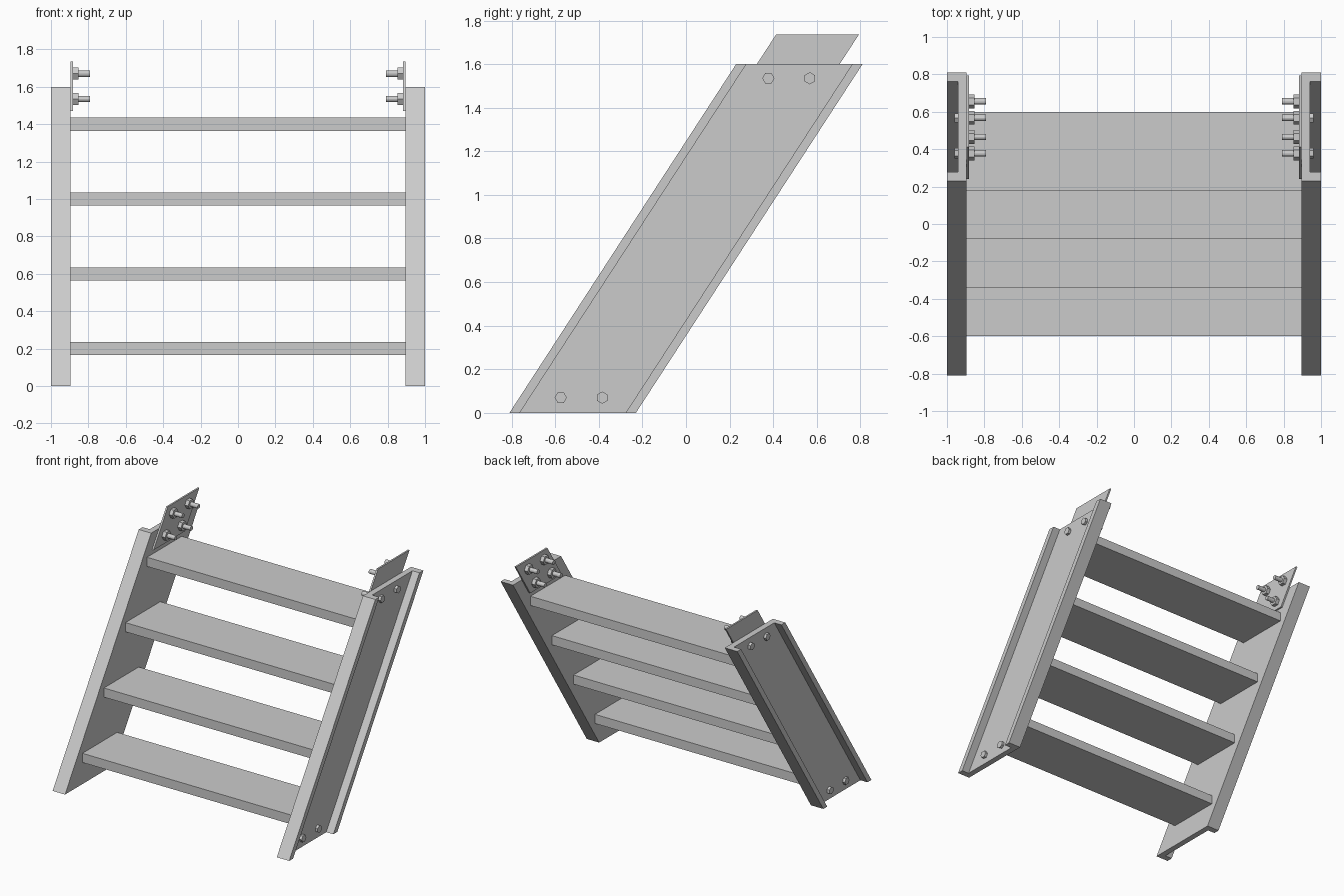
import bpy, bmesh
from math import radians
from mathutils import Matrix, Vector

if "Cube" in bpy.data.objects:
    bpy.data.objects.remove(bpy.data.objects["Cube"])

steel = bpy.data.materials.new("steel_grey")
steel.use_nodes = True
grey = (0.6, 0.6, 0.6, 1)
steel.diffuse_color = grey
steel.node_tree.nodes["Principled BSDF"].inputs["Base Color"].default_value = grey

HEIGHT = 1.6
SLOPE = 0.65  # y run per unit of height


def rail_y(z):
    """Centre line of the sloping side rails."""
    return SLOPE * (z - HEIGHT / 2)


def finish(name, bm):
    bmesh.ops.recalc_face_normals(bm, faces=bm.faces)
    mesh = bpy.data.meshes.new(name)
    bm.to_mesh(mesh)
    bm.free()
    mesh.materials.append(steel)
    obj = bpy.data.objects.new(name, mesh)
    bpy.context.collection.objects.link(obj)
    return obj


def sloped_prism(name, outline, z0, z1):
    """Extrude a plan outline from z0 to z1 along the stair slope."""
    bm = bmesh.new()
    base = bm.faces.new([bm.verts.new((x, y + rail_y(z0), z0)) for x, y in outline])
    ext = bmesh.ops.extrude_face_region(bm, geom=[base])
    top = [v for v in ext["geom"] if isinstance(v, bmesh.types.BMVert)]
    bmesh.ops.translate(bm, verts=top, vec=(0, SLOPE * (z1 - z0), z1 - z0))
    return finish(name, bm)


def add_rod(bm, x0, x1, y, z, radius, sides, turn=0):
    """Prism lying along x."""
    place = (Matrix.Translation(Vector(((x0 + x1) / 2, y, z)))
             @ Matrix.Rotation(radians(turn), 4, 'X')
             @ Matrix.Rotation(radians(90), 4, 'Y'))
    bmesh.ops.create_cone(bm, cap_ends=True, segments=sides, radius1=radius,
                          radius2=radius, depth=abs(x1 - x0), matrix=place)


# Treads
for i in range(4):
    z = 0.2 + 0.4 * i
    bm = bmesh.new()
    bmesh.ops.create_cube(bm, size=1)
    bmesh.ops.scale(bm, vec=(1.79, 0.42, 0.07), verts=bm.verts)
    bmesh.ops.translate(bm, vec=(0, rail_y(z), z), verts=bm.verts)
    finish(f"tread_{i + 1}", bm)

for side, s in (("left", 1), ("right", -1)):
    # Channel-shaped side rail, open outwards
    channel = [(0.895, -0.29), (1, -0.29), (1, -0.243), (0.94, -0.243),
               (0.94, 0.243), (1, 0.243), (1, 0.29), (0.895, 0.29)]
    sloped_prism(f"{side}_rail", [(s * x, y) for x, y in channel], 0, HEIGHT)

    # Mounting plate on the inner face of the rail
    plate = [(0.882, -0.195), (0.895, -0.195), (0.895, 0.185), (0.882, 0.185)]
    sloped_prism(f"{side}_mounting_plate", [(s * x, y) for x, y in plate], 1.47, 1.735)

    # Nuts and threaded ends on the plate
    bm = bmesh.new()
    for z in (1.535, 1.67):
        for dy in (-0.1, 0.09):
            y = rail_y(z) + dy
            add_rod(bm, s * 0.884, s * 0.854, y, z, 0.037, 6)
            add_rod(bm, s * 0.884, s * 0.79, y, z, 0.017, 12)
    finish(f"{side}_plate_bolts", bm)

    # Hexagonal bolt heads in the channel
    bm = bmesh.new()
    for z in (0.07, 1.535):
        for dy, turn in ((-0.1, 0), (0.09, 30)):
            add_rod(bm, s * 0.935, s * 0.96, rail_y(z) + dy, z, 0.028, 6, turn)
    finish(f"{side}_bolt_heads", bm)
